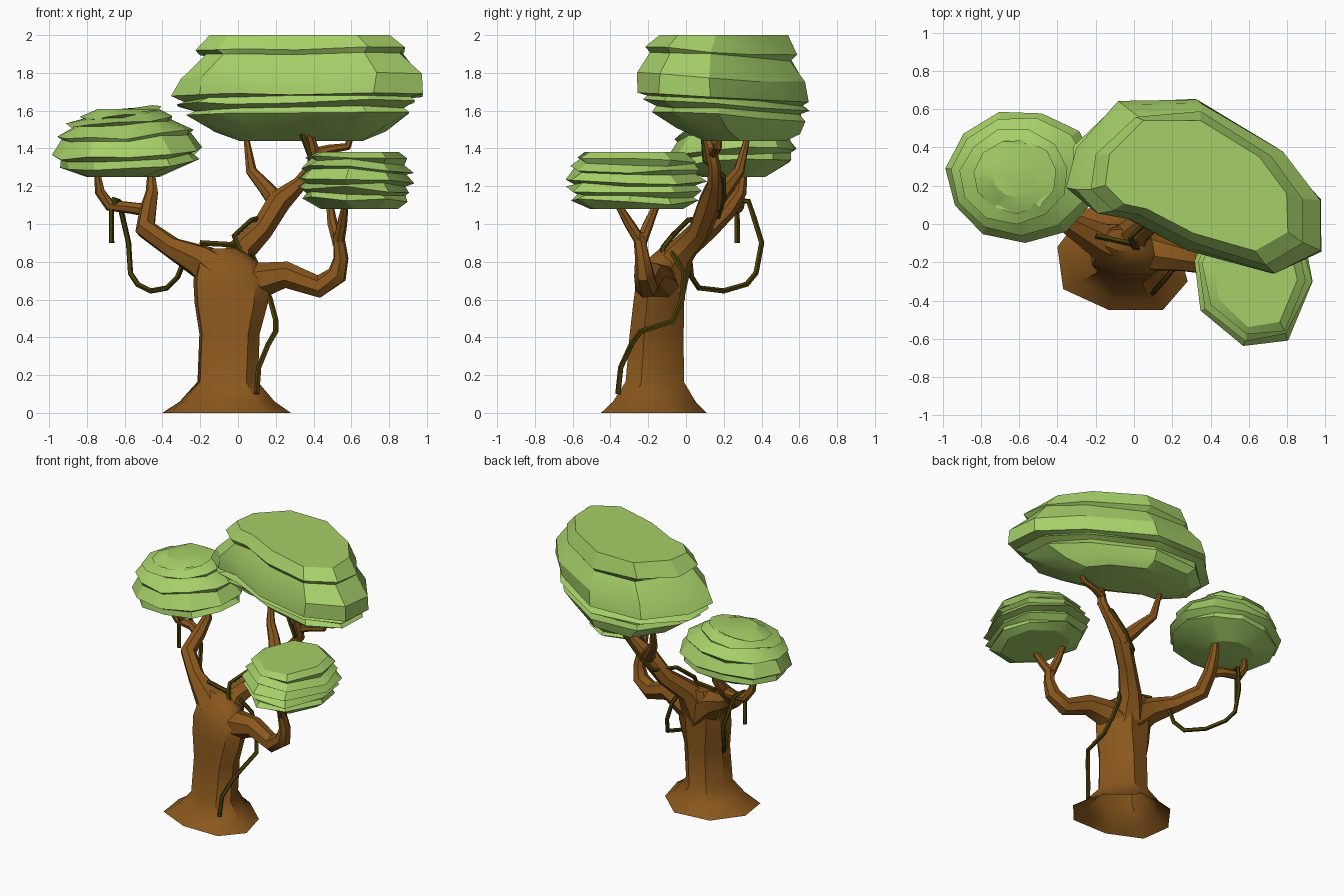
import bpy, bmesh, math, random
from mathutils import Vector
random.seed(4)


def material(name, rgb):
    m = bpy.data.materials.new(name)
    m.diffuse_color = (*rgb, 1)
    return m


LEAF = material("leaf green", (0.38, 0.63, 0.14))
BARK = material("bark brown", (0.25, 0.095, 0.012))
VINE = material("dark vine", (0.068, 0.05, 0.002))


def skin(name, rings, mat, angle, bottom=True):
    """Joins a stack of equal rings into a capped surface."""
    bm = bmesh.new()
    vs = [[bm.verts.new(p) for p in r] for r in rings]
    n = len(vs[0])
    for a, b in zip(vs, vs[1:]):
        for i in range(n):
            j = (i + 1) % n
            bm.faces.new((a[i], a[j], b[j], b[i]))
    cap = bm.faces.new(vs[0][::-1])
    bm.faces.new(vs[-1])
    bmesh.ops.recalc_face_normals(bm, faces=bm.faces)
    if not bottom:
        bmesh.ops.delete(bm, geom=[cap], context='FACES_ONLY')
    me = bpy.data.meshes.new(name)
    bm.to_mesh(me)
    bm.free()
    me.materials.append(mat)
    ob = bpy.data.objects.new(name, me)
    bpy.context.collection.objects.link(ob)
    bpy.ops.object.select_all(action='DESELECT')
    ob.select_set(True)
    bpy.context.view_layer.objects.active = ob
    bpy.ops.object.shade_smooth_by_angle(angle=math.radians(angle))
    return ob


def loft(name, centre, outline, layers, mat, angle, jit=0.0, tilt=(0, 0), bottom=True):
    """Stacks scaled copies of a plan outline; layer = z, sx, sy, dx, dy."""
    cx, cy = centre
    rings = []
    for k, (z, sx, sy, dx, dy) in enumerate(layers):
        inner = k < len(layers) - 1 and k > 0
        ring = []
        for x, y in outline:
            s = 1 + random.uniform(-jit, jit * 0.5)
            zz = z + (tilt[0] * (x - cx) + tilt[1] * (y - cy)
                      + random.uniform(-jit, jit) * 0.25) * inner
            ring.append((cx + dx + (x - cx) * sx * s, cy + dy + (y - cy) * sy * s, zz))
        rings.append(ring)
    return skin(name, rings, mat, angle, bottom)


def tube(name, pts, mat=BARK, sides=7):
    """Sweeps a polygon along points given as x, y, z, radius."""
    P = [Vector(p[:3]) for p in pts]
    rings, u = [], None
    for i, p in enumerate(P):
        a, b = P[max(i - 1, 0)], P[min(i + 1, len(P) - 1)]
        t = (p - a).normalized() + (b - p).normalized()
        t.normalize()
        if u is None:
            u = t.orthogonal()
        u = (u - t * u.dot(t)).normalized()
        v = t.cross(u)
        rings.append([p + (u * math.cos(w) + v * math.sin(w)) * pts[i][3]
                      for w in (2 * math.pi * k / sides for k in range(sides))])
    return skin(name, rings, mat, 40)


def vine(name, pts):
    return tube(name, [(*p, 0.015) for p in pts], VINE, 5)


def even(rows):
    return [(z, s, s, dx, 0) for z, s, dx in rows]


# Trunk with flared root skirt, open underneath
base = [(-.40, -.12), (-.37, -.34), (-.13, -.45), (.15, -.45),
        (.28, -.30), (.22, -.07), (.02, .11), (-.25, .08)]
loft("trunk", (-.05, -.16), base,
     [(0, 1, 1, 0, 0), (.06, .74, .78, 0, 0), (.165, .47, .55, 0, 0),
      (.42, .47, .51, .01, .01), (.58, .57, .48, .02, .02),
      (.70, .59, .46, .02, .03), (.80, .47, .38, 0, .05), (.87, .24, .2, -.02, .08)],
     BARK, 40, bottom=False)

# Right branch and its fork
tube("right_branch", [(-.04, -.14, .64, .12), (.11, -.15, .70, .10), (.26, -.18, .73, .072),
                      (.43, -.21, .668, .062), (.525, -.22, .73, .055),
                      (.545, -.23, .82, .04), (.53, -.25, .95, .03)])
tube("right_twig_front", [(.53, -.23, .89, .032), (.55, -.30, 1.0, .028), (.57, -.37, 1.12, .016)])
tube("right_twig_back", [(.53, -.24, .90, .032), (.50, -.20, 1.0, .028), (.48, -.14, 1.14, .016)])

# Left branch and its fork
tube("left_branch", [(-.04, -.13, .68, .14), (-.19, -.08, .80, .095), (-.35, .01, .875, .058),
                     (-.49, .12, .975, .056), (-.475, .23, 1.08, .046),
                     (-.455, .29, 1.17, .034), (-.46, .31, 1.31, .016)])
tube("left_twig", [(-.46, .21, 1.07, .036), (-.56, .27, 1.085, .032), (-.68, .28, 1.10, .032),
                   (-.73, .27, 1.17, .028), (-.75, .26, 1.30, .014)])

# Central branch and its fork
tube("central_branch", [(-.03, -.12, .68, .13), (.01, -.03, .85, .078), (.12, .07, .96, .062),
                        (.22, .13, 1.12, .065), (.33, .15, 1.215, .04),
                        (.40, .15, 1.31, .034), (.40, .13, 1.40, .03), (.37, .09, 1.52, .015)])
tube("central_twig_left", [(.22, .13, 1.10, .055), (.14, .22, 1.20, .04),
                           (.07, .28, 1.28, .03), (.04, .33, 1.48, .013)])
tube("central_twig_right", [(.39, .14, 1.37, .03), (.48, .16, 1.395, .025),
                            (.58, .17, 1.41, .022), (.62, .17, 1.52, .012)])

# Leaf crowns: stepped layers with dark undercuts
loft("large_crown", (.32, .20),
     [(-.35, .19), (-.31, .40), (-.08, .64), (.33, .65), (.76, .39), (.97, .13),
      (.97, -.14), (.72, -.26), (.28, -.14), (-.05, .03), (-.22, .06)],
     [(1.44, .50, .48, .01, .12), (1.495, .70, .72, 0, .08), (1.575, .89, .88, 0, .03),
      (1.605, .85, .85, 0, .03), (1.63, .98, .98, -.01, .01), (1.655, .9, .9, 0, .01),
      (1.675, 1, 1, 0, 0), (1.77, .98, .97, .02, -.01), (1.89, .79, .82, .03, -.01),
      (1.91, .86, .87, .02, -.01), (2.0, .73, .76, .02, .01)],
     LEAF, 25, .04, (0, -.05))

oval = [(-.59 + .40 * math.cos(a), .25 + .35 * math.sin(a))
        for a in (2 * math.pi * (k + .3) / 11 for k in range(11))]
loft("left_crown", (-.59, .25), oval,
     even([(1.25, .50, -.02), (1.31, .92, .02), (1.35, .89, .01), (1.38, 1.0, .01),
           (1.46, .86, .0), (1.475, .92, -.01), (1.535, .66, -.02), (1.55, .72, -.03),
           (1.585, .50, -.03), (1.59, .56, -.03), (1.61, .33, -.02)]),
     LEAF, 25, .045, (.06, .05))

loft("right_crown", (.62, -.27),
     [(.31, -.19), (.35, -.45), (.57, -.64), (.80, -.60), (.93, -.30),
      (.88, -.05), (.65, .11), (.42, .04)],
     even([(1.08, .66, .02), (1.125, .90, 0), (1.15, .85, 0), (1.18, .97, 0), (1.21, .88, 0),
           (1.23, 1.02, 0), (1.275, .87, .01), (1.29, .95, .01), (1.33, .80, .01),
           (1.345, .87, .01), (1.38, .72, .01)]),
     LEAF, 25, .05, (-.03, -.02))

# Vines
vine("trunk_vine", [(.10, -.36, .10), (.11, -.345, .24), (.16, -.29, .36), (.20, -.24, .43),
                    (.20, -.07, .485), (.17, -.02, .60), (.12, -.01, .74), (.07, -.07, .84),
                    (-.02, -.10, .89), (-.20, -.06, .90)])
vine("branch_vine", [(.05, -.13, .79), (.0, -.12, .88), (-.02, -.07, .94), (.07, .01, 1.02),
                     (.15, .17, 1.04), (.25, .20, 1.14), (.36, .20, 1.25),
                     (.39, .10, 1.34), (.33, .09, 1.50)])
vine("hanging_loop", [(-.66, .25, 1.13), (-.63, .33, 1.12), (-.61, .36, 1.03), (-.58, .40, .90),
                      (-.57, .37, .74), (-.53, .32, .68), (-.46, .20, .645), (-.38, .07, .66),
                      (-.32, .03, .72), (-.28, .02, .82)])
vine("hanging_stub", [(-.64, .25, 1.13), (-.67, .27, 1.09), (-.67, .27, .90)])
